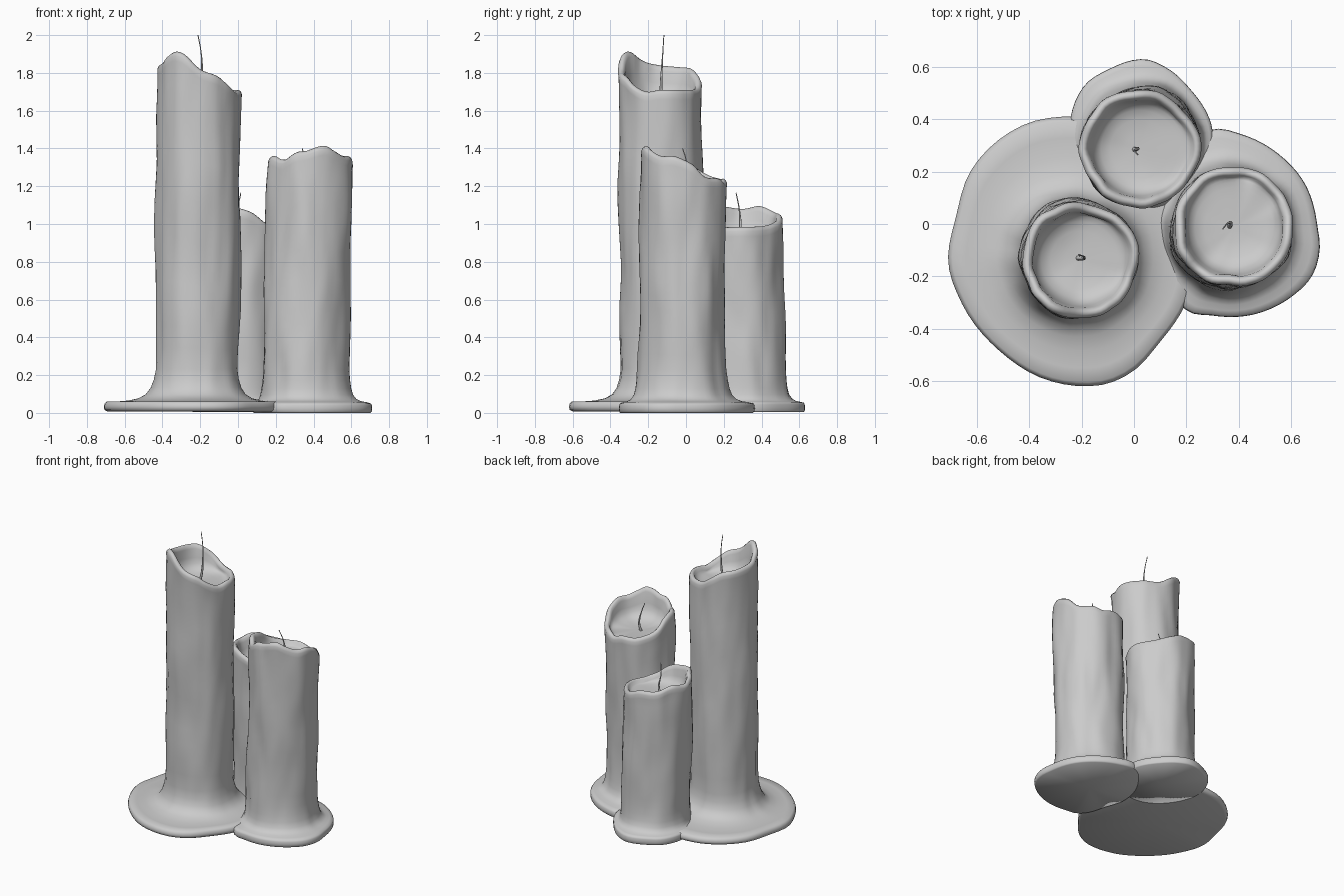
import bpy, bmesh, math
from mathutils import Vector, noise

if "Cube" in bpy.data.objects:
    bpy.data.objects.remove(bpy.data.objects["Cube"])

SEG = 64


def periodic(table, deg):
    """Smooth closed interpolation of (degree, value) pairs."""
    t = sorted(table)
    n = len(t)
    deg %= 360
    i = max([k for k in range(n) if t[k][0] <= deg], default=-1)

    def key(k):
        return t[k % n][0] + 360 * (k // n), t[k % n][1]
    p = [key(i + d) for d in (-1, 0, 1, 2)]
    (a0, v0), (a1, v1), (a2, v2), (a3, v3) = p
    u = (deg - a1) / (a2 - a1)
    m1 = (v2 - v0) / (a2 - a0) * (a2 - a1)
    m2 = (v3 - v1) / (a3 - a1) * (a2 - a1)
    return ((2*u**3 - 3*u*u + 1) * v1 + (u**3 - 2*u*u + u) * m1
            + (3*u*u - 2*u**3) * v2 + (u**3 - u*u) * m2)


def candle(name, base, top, radius, rim, floor, pool, z0, seed):
    base, top = Vector(base), Vector(top)
    polar = [(math.degrees(math.atan2(y - base.y, x - base.x)) % 360,
              math.hypot(x - base.x, y - base.y)) for x, y in pool]
    bm = bmesh.new()
    rings = []

    def ring(fn):
        vs = []
        for i in range(SEG):
            d = 360 * i / SEG
            a = math.radians(d)
            c, r, z = fn(d, a)
            vs.append(bm.verts.new((c.x + r * math.cos(a), c.y + r * math.sin(a), z)))
        rings.append(vs)

    def body_r(a, z):
        # lumpy wax surface
        p = Vector((math.cos(a) * 1.6, math.sin(a) * 1.6, z * 2.2 + seed * 7.3))
        return radius + 0.017 * noise.noise(p) + 0.007 * noise.noise(p * 2.1)

    # wax pool and flare: (blend towards pool outline, height)
    for f, z in ((0.93, z0), (0.985, z0 + .008), (1.0, z0 + .024), (0.985, z0 + .04),
                 (0.94, z0 + .05), (0.75, .057), (0.52, .062), (0.32, .074),
                 (0.18, .095), (0.09, .13), (0.035, .175), (0.0, .23)):
        ring(lambda d, a: (base, body_r(a, z) + f * (periodic(polar, d) - body_r(a, z)),
                           z + (z0 * .4 if z > .055 else 0)))

    # shaft, following the uneven rim
    steps = 14
    for k in range(1, steps + 1):
        t = k / steps

        def shaft(d, a):
            h = periodic(rim, d) - .05
            z = .23 + (h - .23) * t
            return base.lerp(top, t), body_r(a, z), z
        ring(shaft)

    # rounded lip
    for dr, dz in ((0.001, -.022), (-.006, -.007), (-.018, 0), (-.030, -.008), (-.038, -.028)):
        ring(lambda d, a: (top, body_r(a, periodic(rim, d)) + dr, periodic(rim, d) + dz))

    # melted hollow: (radius factor, height fraction between floor and rim)
    for rf, hf in ((.80, .6), (.75, .36), (.66, .18), (.5, .07), (.25, .01)):
        ring(lambda d, a: (top, radius * rf, floor + hf * (periodic(rim, d) - .028 - floor)))

    for lo, hi in zip(rings, rings[1:]):
        for i in range(SEG):
            j = (i + 1) % SEG
            bm.faces.new((lo[i], lo[j], hi[j], hi[i]))
    for vs, c, z in ((rings[0], base, z0), (rings[-1], top, floor)):
        mid = bm.verts.new((c.x, c.y, z))
        for i in range(SEG):
            bm.faces.new((vs[i], vs[(i + 1) % SEG], mid))
    bmesh.ops.recalc_face_normals(bm, faces=bm.faces)
    for f in bm.faces:
        f.smooth = True
    me = bpy.data.meshes.new(name)
    bm.to_mesh(me)
    bm.free()
    bpy.context.collection.objects.link(bpy.data.objects.new(name, me))


def wick(name, pts):
    """Curved burnt wick, tapering to its tip."""
    cu = bpy.data.curves.new(name, 'CURVE')
    cu.dimensions = '3D'
    cu.bevel_depth = 0.01
    cu.bevel_resolution = 2
    cu.use_fill_caps = True
    sp = cu.splines.new('BEZIER')
    sp.bezier_points.add(len(pts) - 1)
    for i, (b, p) in enumerate(zip(sp.bezier_points, pts)):
        b.co = p
        b.handle_left_type = b.handle_right_type = 'AUTO'
        b.radius = 1.0 - 0.75 * min(1, 1.4 * i / (len(pts) - 1))
    bpy.context.collection.objects.link(bpy.data.objects.new(name, cu))


# tall candle, front left
candle("tall_candle", (-.22, -.125), (-.208, -.137), .222,
       [(0, 1.71), (45, 1.71), (80, 1.72), (105, 1.78), (125, 1.82), (150, 1.83),
        (180, 1.84), (205, 1.86), (230, 1.91), (248, 1.90), (272, 1.82), (300, 1.78),
        (320, 1.73), (340, 1.70)], 1.65,
       [(-.28, .41), (-.42, .38), (-.62, .21), (-.68, .03), (-.71, -.15), (-.66, -.3),
        (-.52, -.48), (-.35, -.59), (-.2, -.62), (-.1, -.61), (0, -.56), (.1, -.45),
        (.2, -.3), (.24, -.1), (.2, .1), (.08, .3), (-.1, .39)], .008, 1)
wick("tall_wick", [(-.215, -.13, 1.64), (-.195, -.132, 1.72), (-.19, -.128, 1.82),
                   (-.197, -.122, 1.92), (-.212, -.117, 2.0)])

# medium candle, right
candle("medium_candle", (.36, -.02), (.383, -.012), .228,
       [(0, 1.34), (15, 1.31), (32, 1.25), (60, 1.24), (75, 1.22), (95, 1.24), (120, 1.24),
        (150, 1.27), (180, 1.34), (208, 1.36), (230, 1.34), (250, 1.38), (262, 1.385),
        (290, 1.415), (305, 1.39), (325, 1.36), (345, 1.36)], 1.2,
       [(.29, .36), (.42, .34), (.55, .27), (.65, .16), (.7, 0), (.71, -.1), (.68, -.2),
        (.6, -.28), (.48, -.34), (.3, -.35), (.2, -.33), (.12, -.15), (.08, 0),
        (.09, .09), (.16, .24)], .0, 2)
wick("medium_wick", [(.365, -.01, 1.19), (.37, .005, 1.26), (.355, 0, 1.34), (.34, -.018, 1.40)])

# short candle, back
candle("short_candle", (.025, .3), (.022, .287), .224,
       [(0, .985), (40, .99), (70, 1.02), (90, 1.05), (120, 1.06), (150, 1.095), (175, 1.08),
        (200, 1.09), (230, 1.11), (258, 1.09), (285, 1.06), (305, 1.01), (330, .985)], .945,
       [(.04, .63), (.12, .6), (.22, .51), (.3, .36), (.27, .2), (.15, .07), (0, .05),
        (-.15, .14), (-.22, .25), (-.245, .35), (-.24, .42), (-.18, .54), (-.1, .59)], .004, 3)
wick("short_wick", [(.0, .285, .935), (.015, .288, 1.0), (.003, .28, 1.09), (.015, .265, 1.165)])
